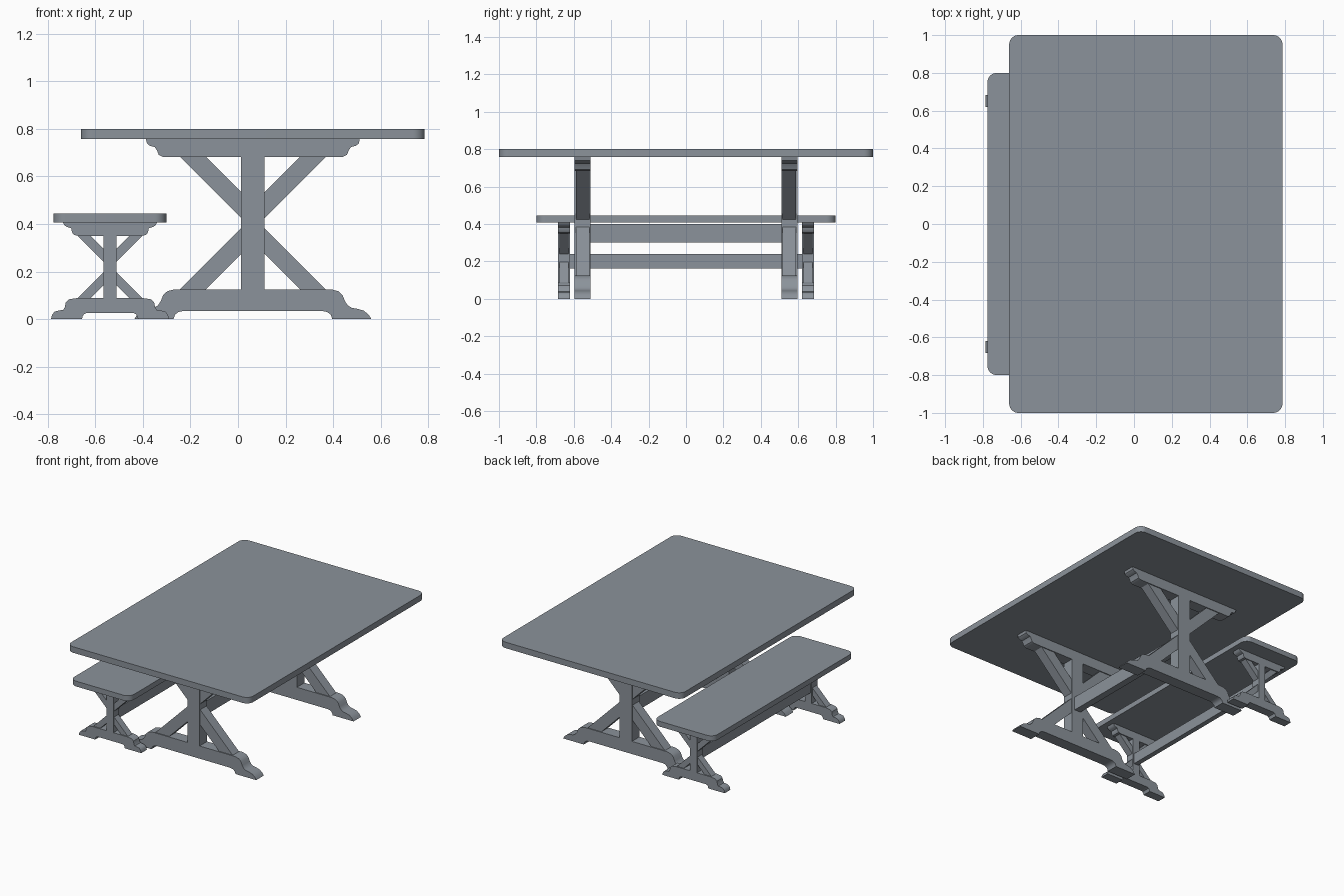
import bpy, bmesh, math
from mathutils import Vector

if "Cube" in bpy.data.objects:
    bpy.data.objects.remove(bpy.data.objects["Cube"])

# Dark slate paint for every part
slate = bpy.data.materials.new("slate_paint")
slate.diffuse_color = (0.26, 0.29, 0.325, 1)
slate.use_nodes = True
slate.node_tree.nodes["Principled BSDF"].inputs["Base Color"].default_value = slate.diffuse_color


def prism(name, base, offset):
    """Closed outline (3D points) extruded along offset."""
    bm = bmesh.new()
    face = bm.faces.new([bm.verts.new(p) for p in base])
    ext = bmesh.ops.extrude_face_region(bm, geom=[face])
    moved = [v for v in ext["geom"] if isinstance(v, bmesh.types.BMVert)]
    bmesh.ops.translate(bm, verts=moved, vec=Vector(offset))
    bmesh.ops.recalc_face_normals(bm, faces=bm.faces)
    mesh = bpy.data.meshes.new(name)
    bm.to_mesh(mesh)
    bm.free()
    mesh.materials.append(slate)
    ob = bpy.data.objects.new(name, mesh)
    bpy.context.collection.objects.link(ob)
    bpy.ops.object.select_all(action='DESELECT')
    ob.select_set(True)
    bpy.context.view_layer.objects.active = ob
    bpy.ops.object.shade_smooth_by_angle(angle=math.radians(35))
    return ob


def side_profile(name, pts, cx, y, half):
    """x-z outline, half thick each way along y."""
    return prism(name, [(cx + x, y - half, z) for x, z in pts], (0, 2 * half, 0))


def mirrored(half_pts):
    return half_pts + [(-x, z) for x, z in reversed(half_pts)]


def slab(name, cx, hx, hy, z0, z1, r=0.05, n=8):
    """Board with rounded corners."""
    pts = []
    for k, (sx, sy) in enumerate([(1, 1), (-1, 1), (-1, -1), (1, -1)]):
        for i in range(n + 1):
            a = (k + i / n) * math.pi / 2
            pts.append((cx + sx * (hx - r) + r * math.cos(a),
                        sy * (hy - r) + r * math.sin(a), z0))
    return prism(name, pts, (0, 0, z1 - z0))


def trestle(name, cx, y, half, foot, beam, post, braces, brace_half):
    zf, zb = max(z for _, z in foot), min(z for _, z in beam)
    side_profile(name + "_foot", mirrored(foot), cx, y, half)
    side_profile(name + "_top_beam", mirrored(beam), cx, y, half)
    side_profile(name + "_post", [(-post, zf), (post, zf), (post, zb), (-post, zb)], cx, y, half)
    # 45 degree braces above and below the crossing
    outer, inner = braces
    for s in (-1, 1):
        for label, z, d in (("lower", zf, 1), ("upper", zb, -1)):
            pts = [(s * outer, z), (s * inner, z),
                   (s * post, z + d * (inner - post)), (s * post, z + d * (outer - post))]
            side_profile(f"{name}_{label}_brace", pts, cx, y, brace_half)


def stretcher(name, cx, w, hy, z0, z1):
    side_profile(name, [(-w, z0), (w, z0), (w, z1), (-w, z1)], cx, 0, hy)


# Table
TX = 0.0625
table_foot = [(0.29, 0.034), (0.312, 0.03), (0.328, 0.018), (0.334, 0),
              (0.499, 0), (0.487, 0.019), (0.467, 0.035), (0.44, 0.043),
              (0.417, 0.047), (0.4, 0.057), (0.388, 0.075), (0.378, 0.1),
              (0.36, 0.117), (0.33, 0.125)]
table_beam = [(0.38, 0.683), (0.396, 0.691), (0.404, 0.71), (0.413, 0.724),
              (0.433, 0.729), (0.446, 0.739), (0.45, 0.757)]
slab("table_top", TX, 0.7235, 1.0, 0.757, 0.80)
for y in (-0.5525, 0.5525):
    trestle("table", TX, y, 0.0425, table_foot, table_beam, 0.049, (0.307, 0.198), 0.036)
stretcher("table_stretcher", TX, 0.025, 0.511, 0.302, 0.40)

# Bench
BX = -0.539
bench_foot = [(0.098, 0.025), (0.109, 0.021), (0.115, 0.012), (0.118, 0),
              (0.248, 0), (0.244, 0.018), (0.233, 0.031), (0.215, 0.036),
              (0.197, 0.038), (0.19, 0.05), (0.186, 0.07), (0.172, 0.083),
              (0.14, 0.088)]
bench_beam = [(0.135, 0.35), (0.152, 0.354), (0.16, 0.365), (0.163, 0.382),
              (0.18, 0.387), (0.192, 0.394), (0.198, 0.407)]
slab("bench_seat", BX, 0.237, 0.8, 0.407, 0.445)
for y in (-0.652, 0.652):
    trestle("bench", BX, y, 0.032, bench_foot, bench_beam, 0.027, (0.137, 0.082), 0.025)
stretcher("bench_stretcher", BX, 0.018, 0.621, 0.163, 0.24)
